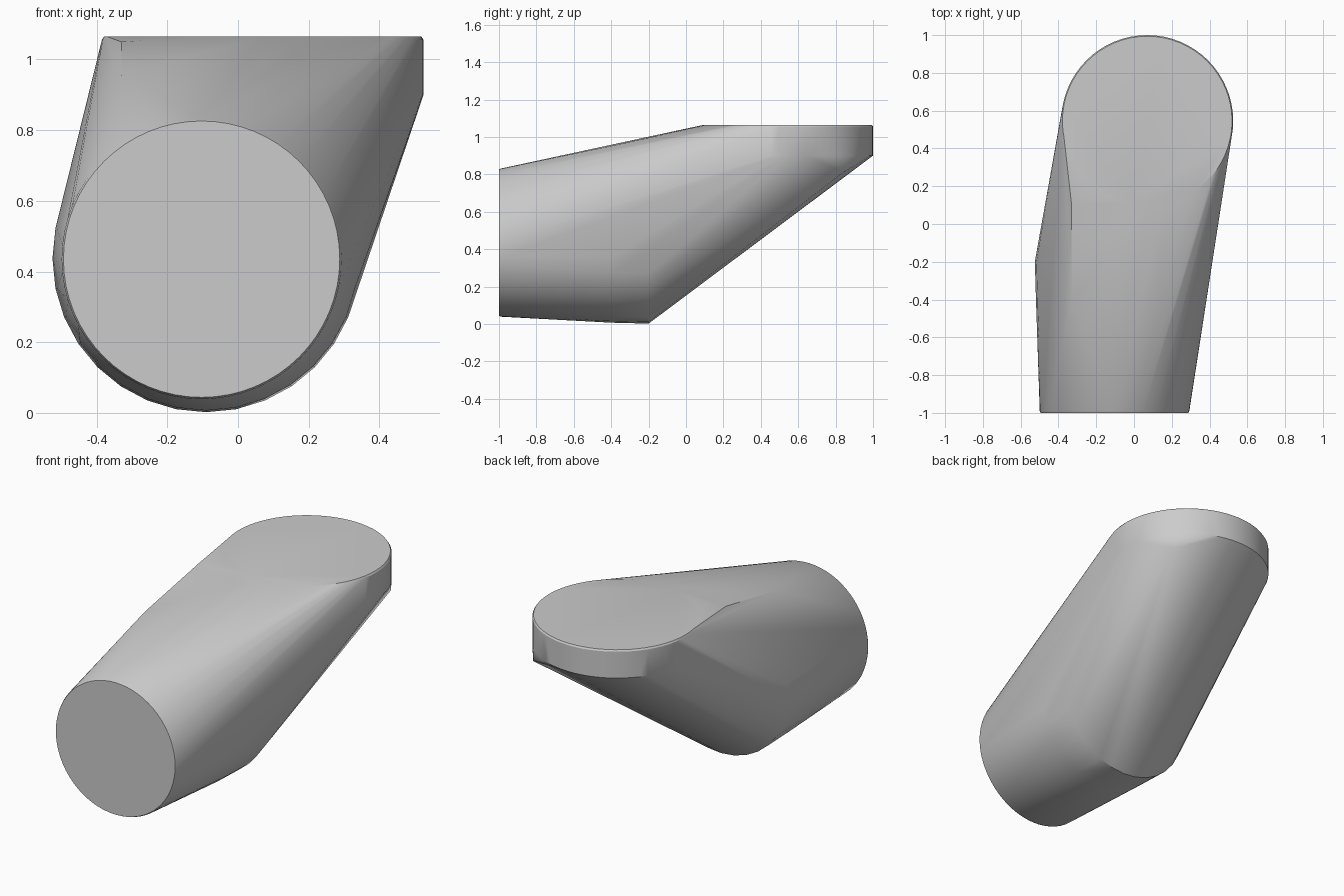
import bpy, bmesh, math
from mathutils import Vector

cube = bpy.data.objects.get("Cube")
if cube:
    bpy.data.objects.remove(cube, do_unlink=True)


def ring(center, radius, sides, upright):
    """Circle of points, either standing (facing y) or lying (facing z)."""
    pts = []
    for i in range(sides):
        a = 2 * math.pi * i / sides
        u, v = radius * math.cos(a), radius * math.sin(a)
        pts.append(Vector(center) + (Vector((u, 0, v)) if upright else Vector((u, v, 0))))
    return pts


points = []
# round front end with a fine bevel
points += ring((-0.103, -1.0, 0.435), 0.391, 64, True)
points += ring((-0.103, -0.99, 0.435), 0.396, 64, True)
# wider rounded belly
points += ring((-0.09, -0.4, 0.436), 0.429, 32, True)
points += ring((-0.09, -0.2, 0.437), 0.435, 32, True)
# flat round pad at the top
points += ring((0.07, 0.545, 1.065), 0.449, 64, False)
points += ring((0.07, 0.545, 1.056), 0.455, 64, False)
points += ring((0.07, 0.545, 0.9), 0.455, 64, False)
# corners of the sloping top and the low corner under the pad
points += [Vector(p) for p in ((-0.33, 0.1, 1.05), (0.22, 0.1, 1.05),
                               (-0.33, -0.4, 0.957), (0.14, -0.4, 0.952),
                               (0.415, 0.84, 0.81))]

# wrap one tight skin around all the sections
bm = bmesh.new()
for p in points:
    bm.verts.new(p)
hull = bmesh.ops.convex_hull(bm, input=bm.verts[:])
loose = {g for g in hull["geom_interior"] + hull["geom_unused"]
         if isinstance(g, bmesh.types.BMVert)}
bmesh.ops.delete(bm, geom=list(loose), context="VERTS")
bmesh.ops.dissolve_limit(bm, angle_limit=math.radians(0.3),
                         verts=bm.verts[:], edges=bm.edges[:])
bmesh.ops.recalc_face_normals(bm, faces=bm.faces[:])

mesh = bpy.data.meshes.new("wrapped_body")
bm.to_mesh(mesh)
bm.free()
body = bpy.data.objects.new("wrapped_body", mesh)
bpy.context.collection.objects.link(body)

# plain grey
grey = bpy.data.materials.new("plain_grey")
grey.use_nodes = True
color = (0.6, 0.6, 0.6, 1)
grey.diffuse_color = color
grey.node_tree.nodes["Principled BSDF"].inputs["Base Color"].default_value = color
mesh.materials.append(grey)

bpy.context.view_layer.objects.active = body
body.select_set(True)
bpy.ops.object.shade_smooth_by_angle(angle=math.radians(30))
